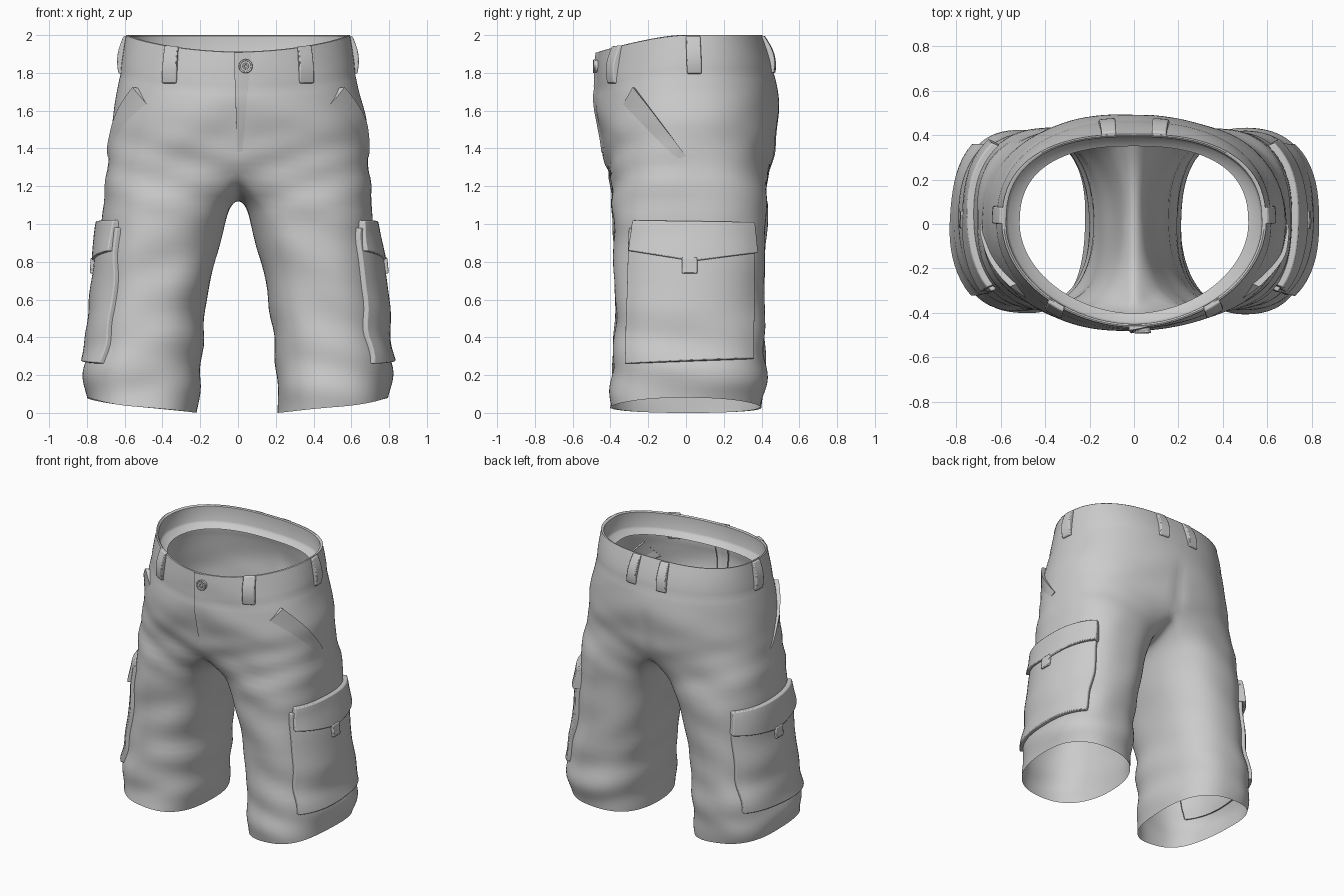
import bpy, bmesh, math
from mathutils import Vector, noise
from mathutils.bvhtree import BVHTree

if "Cube" in bpy.data.objects:
    bpy.data.objects.remove(bpy.data.objects["Cube"])

NO, NI = 20, 9            # segments of the outer arc / inner leg arc (per half)
THETA = math.radians(132)


def spow(v, e):
    return math.copysign(abs(v) ** e, v)


def make(name, verts, faces, angle=40):
    me = bpy.data.meshes.new(name)
    bm = bmesh.new()
    vs = [bm.verts.new(v) for v in verts]
    for f in faces:
        bm.faces.new([vs[i] for i in f])
    bmesh.ops.recalc_face_normals(bm, faces=bm.faces)
    bm.to_mesh(me)
    bm.free()
    ob = bpy.data.objects.new(name, me)
    bpy.context.collection.objects.link(ob)
    smooth(ob, angle)
    return ob


def smooth(ob, angle=40):
    bpy.ops.object.select_all(action='DESELECT')
    ob.select_set(True)
    bpy.context.view_layer.objects.active = ob
    bpy.ops.object.shade_smooth_by_angle(angle=math.radians(angle))


# (z, half width, front y, back y, front and back squareness) from waist to hip
TORSO = [(2.00, .595, -.465, .405, 1.9, 2.5), (1.90, .612, -.475, .445, 1.95, 2.4),
         (1.80, .625, -.475, .47, 2.05, 2.3), (1.68, .645, -.48, .49, 2.15, 2.3),
         (1.55, .672, -.475, .497, 2.25, 2.3), (1.42, .69, -.45, .483, 2.35, 2.4),
         (1.30, .70, -.42, .455, 2.5, 2.5)]
# (z, inner x, outer x, front y, back y) from crotch to hem
LEG = [(1.10, .035, .715, -.395, .44), (.95, .085, .725, -.385, .425),
       (.75, .135, .738, -.38, .415), (.55, .175, .757, -.375, .415),
       (.35, .195, .785, -.385, .42), (.20, .20, .815, -.395, .43),
       (.12, .205, .815, -.40, .42), (.03, .212, .805, -.40, .40)]


def torso_point(row, t):
    z, w, yf, yb, nf, nb = row
    c, s = max(0, math.cos(t)), math.sin(t)
    e = 2 / (nb if s > 0 else nf)
    if c < 1e-6:
        c = 0
    dip = .09 * max(0, -s) ** 1.6 * (z - 1.3) / .7
    return (w * c ** e, (yb if s > 0 else -yf) * spow(s, e), z - dip)


def leg_point(row, a):
    z, xi, xo, yf, yb = row
    e = 2 / 2.45
    fade = max(0, 1 - z / .4) / .925
    tilt = fade * (.03 * math.cos(a) + .02 * max(0, math.cos(a)) ** 2)
    return ((xi + xo) / 2 + (xo - xi) / 2 * spow(math.cos(a), e),
            (yf + yb) / 2 + (yb - yf) / 2 * spow(math.sin(a), e), z + tilt)


# Shorts body: half cage of torso arcs, crotch curve and closed leg rings
verts, faces, ts = [], [], [-math.pi / 2 + math.pi * i / NO for i in range(NO + 1)]
for row in TORSO:
    verts += [torso_point(row, t) for t in ts]
for k in range(1, NI):
    s = math.cos(math.pi * k / NI)
    verts.append((0, (.455 if s > 0 else .42) * s, 1.122 + .178 * abs(s) ** 2.5))
for r in range(len(TORSO) - 1):
    b = r * (NO + 1)
    faces += [(b + i, b + i + 1, b + NO + 2 + i, b + NO + 1 + i) for i in range(NO)]
ring = list(range((len(TORSO) - 1) * (NO + 1), len(verts)))
angles = [-THETA + 2 * THETA * i / NO for i in range(NO + 1)]
angles += [THETA + (2 * math.pi - 2 * THETA) * k / NI for k in range(1, NI)]
for row in LEG:
    new = list(range(len(verts), len(verts) + len(ring)))
    verts += [leg_point(row, a) for a in angles]
    n = len(ring)
    faces += [(ring[i], ring[(i + 1) % n], new[(i + 1) % n], new[i]) for i in range(n)]
    ring = new
body = make("shorts_body", verts, faces, 60)
m = body.modifiers.new("mirror", 'MIRROR')
m.merge_threshold = .002
m = body.modifiers.new("subsurf", 'SUBSURF')
m.levels = m.render_levels = 2
dg = bpy.context.evaluated_depsgraph_get()
baked = bpy.data.meshes.new_from_object(body.evaluated_get(dg))
body.modifiers.clear()
body.data = baked

# Cloth folds: stretched noise, drag lines from the crotch, waistband seam
shift = []
for v in baked.vertices:
    x, y, z = v.co
    fade = min(1, max(0, (1.85 - z) / .3))
    d = .018 * noise.noise(Vector((x * 2.2, y * 2.2, z * 5 + abs(x) * 1.5))) * fade
    drag = math.exp(-((z - 1.25) / .22) ** 2) * (1 if y < 0 else .5)
    d += .005 * math.sin(34 * (z - .35 * abs(x))) * drag
    d += .006 * math.sin(24 * z + 5 * y + 3 * x) * math.exp(-((z - .3) / .3) ** 2)
    rim = 2 - .09 * max(0, -y / .47) ** 1.5
    d -= .003 * math.exp(-((rim - z - .2) / .02) ** 2)
    if y > 0:
        d -= .012 * math.exp(-(x / .04) ** 2 - ((z - 1.42) / .15) ** 2)
    shift.append(v.normal * d)
for v, s in zip(baked.vertices, shift):
    v.co += s
    v.co.z = max(0, v.co.z)
smooth(body, 60)
bvh = BVHTree.FromPolygons([v.co.copy() for v in baked.vertices],
                           [tuple(p.vertices) for p in baked.polygons])


def project(d, a, z):
    """Hit the near side of the body along axis d; a is the sideways coordinate."""
    zz = z
    for _ in range(60):
        o = Vector((-d.x * 2, a, zz)) if d.x else Vector((a, -d.y * 2, zz))
        p, n, _i, _d = bvh.ray_cast(o, d)
        if p and p.dot(d) < 0:
            break
        zz -= .004
    p.z = z
    n = n if n.dot(d) < 0 else -n
    return p, (n - d * .8).normalized()


def drape(name, d, quad, height, nu, nv, sag=0, bevel=.006):
    """Thin padded panel laid on the body; quad = top pair, bottom pair."""
    d = Vector(d)
    tl, tr, bl, br = [Vector(q) for q in quad]
    top, base = [], []
    for j in range(nv + 1):
        for i in range(nu + 1):
            u, v = i / nu, j / nv
            q = tl.lerp(tr, u).lerp(bl.lerp(br, u), v)
            p, n = project(d, q.x, q.y - sag * v * (1 - abs(2 * u - 1)))
            top.append(p + n * height(u, v))
            base.append(p - n * .012)
    w = nu + 1
    fs = [(j * w + i, j * w + i + 1, (j + 1) * w + i + 1, (j + 1) * w + i)
          for j in range(nv) for i in range(nu)]
    rim = list(range(nu)) + [j * w + nu for j in range(nv)]
    rim += [nv * w + i for i in range(nu, 0, -1)] + [j * w for j in range(nv, 0, -1)]
    k = len(top)
    fs += [(rim[i], k + i, k + (i + 1) % len(rim), rim[(i + 1) % len(rim)])
           for i in range(len(rim))]
    ob = make(name, top + [base[i] for i in rim], fs)
    if bevel:
        b = ob.modifiers.new("bevel", 'BEVEL')
        b.width, b.segments = bevel, 2
        b.limit_method, b.angle_limit = 'ANGLE', math.radians(45)
    return ob


def puff(u, v):
    return math.sin(math.pi * u) * math.sin(math.pi * v)


def loop_height(u, v):
    return .012 + .016 * math.sin(math.pi * v)


for s, side in ((1, "right"), (-1, "left")):
    inward = (-s, 0, 0)
    # Cargo pocket, flap and tab
    drape(side + "_cargo_pocket", inward, [(-.295, .98), (.355, .98), (-.315, .26), (.352, .285)],
          lambda u, v: .025 + .018 * puff(u, v), 20, 20)
    drape(side + "_cargo_flap", inward, [(-.275, 1.02), (.352, 1.01), (-.288, .855), (.36, .845)],
          lambda u, v: .03 + .02 * v ** .7, 20, 8, sag=.05)
    drape(side + "_flap_tab", inward, [(-.02, .82), (.058, .82), (-.02, .735), (.058, .735)],
          lambda u, v: .056, 4, 4)
    # Slanted hand pocket, standing away from the hip at its mouth
    drape(side + "_hand_pocket", inward, [(-.36, 1.60), (-.27, 1.72), (-.10, 1.33), (0, 1.36)],
          lambda u, v: -.008 + .014 * u + .026 * u ** 1.5 * (1 - v) ** .8, 10, 14, bevel=0)
    # Belt loops: front, side and back
    drape(side + "_front_belt_loop", (0, 1, 0),
          [(s * .315, 1.94), (s * .385, 1.945), (s * .325, 1.745), (s * .40, 1.745)],
          loop_height, 4, 10)
    drape(side + "_side_belt_loop", inward, [(0, 1.995), (.075, 1.995), (.005, 1.795), (.083, 1.795)],
          loop_height, 4, 10)
    drape(side + "_back_belt_loop", (0, -1, 0),
          [(s * .08, 1.995), (s * .145, 1.995), (s * .085, 1.80), (s * .16, 1.80)],
          loop_height, 4, 10)

# Fly overlap: raised at its open edge, sinking into the cloth on the other
drape("fly", (0, 1, 0), [(-.022, 1.908), (.10, 1.908), (-.004, 1.38), (.05, 1.39)],
      lambda u, v: -.005 + .021 * (1 - u) * (1 - .5 * v), 8, 24, bevel=0)

# Waist button
p, n = project(Vector((0, 1, 0)), .04, 1.835)
tilt = n.to_track_quat('Z', 'Y').to_euler()
bpy.ops.mesh.primitive_cylinder_add(vertices=32, radius=.034, depth=.03,
                                    location=p + n * .004, rotation=tilt)
bpy.context.object.name = "button"
smooth(bpy.context.object)
for name, r in (("button_rim", .032), ("button_center", .012)):
    bpy.ops.mesh.primitive_torus_add(major_segments=32, minor_segments=10, major_radius=r,
                                     minor_radius=.005, location=p + n * .018, rotation=tilt)
    bpy.context.object.name = name
    smooth(bpy.context.object, 80)

# Waistband facing: rolled rim, inner band and inward ledge
full = [2 * math.pi * i / 80 for i in range(80)]
verts, faces = [], []
for scale, drop in ((1, 0), (.985, -.003), (.968, .006), (.965, .11), (.95, .125), (.865, .15)):
    for t in full:
        x, y, z = torso_point(TORSO[0], math.asin(max(-1, min(1, math.sin(t)))))
        verts.append((math.copysign(x, math.cos(t)) * scale, y * scale, min(2, z - drop)))
for r in range(5):
    faces += [(r * 80 + i, r * 80 + (i + 1) % 80, (r + 1) * 80 + (i + 1) % 80, (r + 1) * 80 + i)
              for i in range(80)]
make("waistband_facing", verts, faces, 35)
